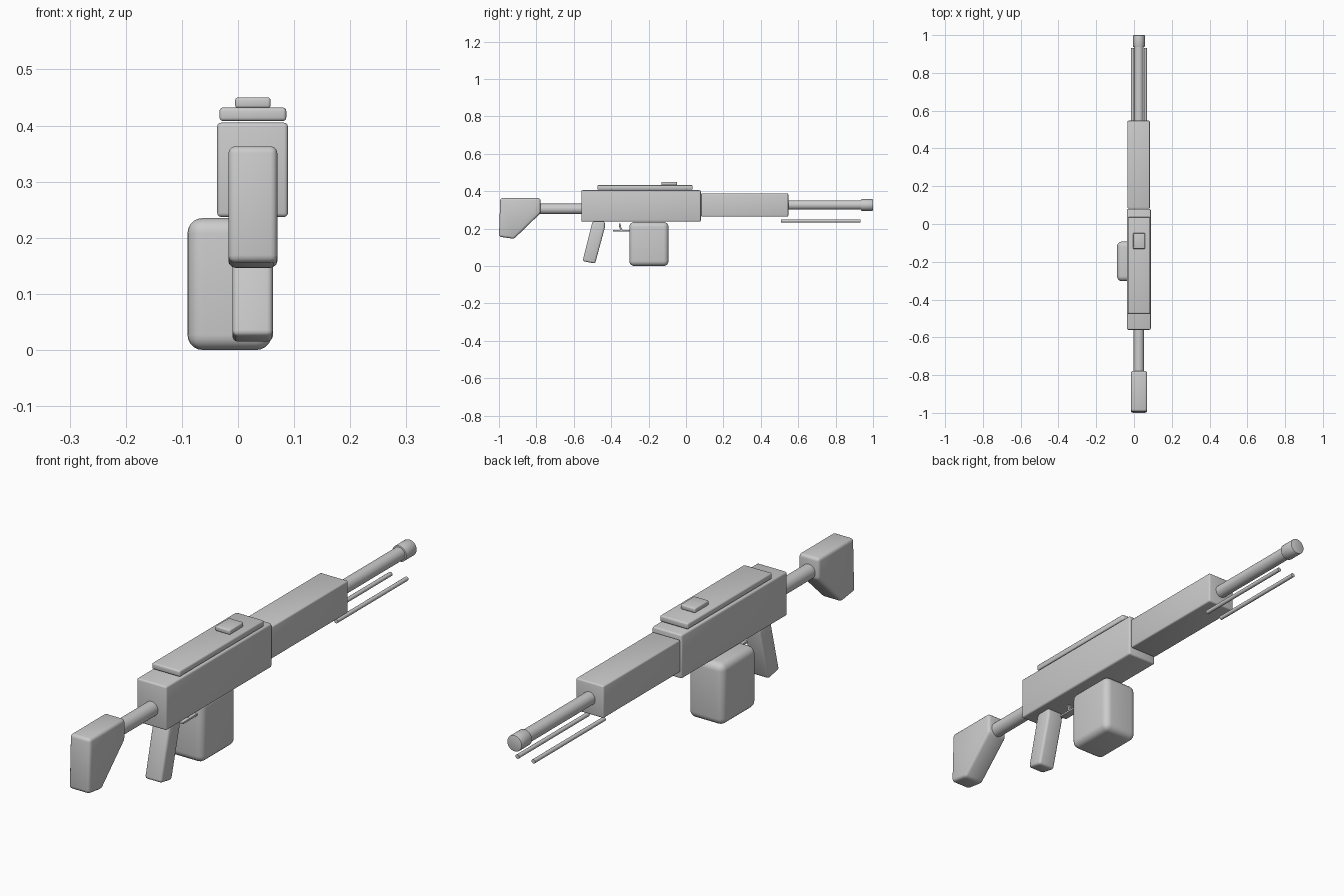
import bpy, bmesh, math

if "Cube" in bpy.data.objects:
    bpy.data.objects.remove(bpy.data.objects["Cube"])

CX = 0.026  # centre line of the body


def finish(obj, bevel=0.0, segments=3):
    bpy.context.view_layer.objects.active = obj
    obj.select_set(True)
    if bevel:
        mod = obj.modifiers.new("Bevel", 'BEVEL')
        mod.width = bevel
        mod.segments = segments
        mod.limit_method = 'ANGLE'
        mod.angle_limit = math.radians(20)
        bpy.ops.object.modifier_apply(modifier=mod.name)
    bpy.ops.object.shade_smooth_by_angle(angle=math.radians(35))
    obj.select_set(False)
    return obj


def plate(name, profile, x0, x1, bevel, segments=3):
    """Extrude a (y, z) side profile from x0 to x1."""
    bm = bmesh.new()
    left = [bm.verts.new((x0, y, z)) for y, z in profile]
    right = [bm.verts.new((x1, y, z)) for y, z in profile]
    bm.faces.new(left)
    bm.faces.new(right[::-1])
    n = len(profile)
    for i in range(n):
        j = (i + 1) % n
        bm.faces.new((left[i], right[i], right[j], left[j]))
    bmesh.ops.recalc_face_normals(bm, faces=bm.faces)
    mesh = bpy.data.meshes.new(name)
    bm.to_mesh(mesh)
    bm.free()
    obj = bpy.data.objects.new(name, mesh)
    bpy.context.collection.objects.link(obj)
    return finish(obj, bevel, segments)


def block(name, x, y, z, bevel, segments=3):
    profile = [(y[0], z[0]), (y[1], z[0]), (y[1], z[1]), (y[0], z[1])]
    return plate(name, profile, x[0], x[1], bevel, segments)


def rod(name, x, z, y0, y1, radius, sides=32, bevel=0.0):
    bpy.ops.mesh.primitive_cylinder_add(
        vertices=sides, radius=radius, depth=y1 - y0,
        location=(x, (y0 + y1) / 2, z), rotation=(math.pi / 2, 0, 0))
    obj = bpy.context.object
    obj.name = name
    return finish(obj, bevel, 2)


# Main body and top parts
block("receiver", (-0.037, 0.089), (-0.56, 0.079), (0.237, 0.405), 0.007)
block("top_cover", (-0.033, 0.086), (-0.474, 0.036), (0.408, 0.432), 0.006)
block("rear_sight", (-0.005, 0.058), (-0.132, -0.048), (0.431, 0.45), 0.005)
block("handguard", (-0.034, 0.084), (0.081, 0.547), (0.264, 0.388), 0.006)

# Barrel and muzzle
rod("barrel", CX, 0.326, 0.52, 0.96, 0.025)
rod("muzzle", CX, 0.326, 0.936, 1.0, 0.031, bevel=0.003)

# Shoulder stock and its tube
rod("stock_tube", CX, 0.305, -0.80, -0.54, 0.028)
plate("stock", [(-0.993, 0.363), (-0.778, 0.363), (-0.778, 0.282),
                (-0.92, 0.145), (-1.0, 0.157)], -0.017, 0.07, 0.012)

# Grip and ammunition box
plate("grip", [(-0.50, 0.238), (-0.434, 0.238), (-0.434, 0.205),
               (-0.486, 0.013), (-0.553, 0.026)], -0.01, 0.062, 0.01)
block("ammo_box", (-0.09, 0.06), (-0.303, -0.093), (0.0, 0.235), 0.027, 5)

# Trigger guard and trigger
block("trigger_guard", (CX - 0.015, CX + 0.015), (-0.39, -0.30), (0.184, 0.192), 0.002, 2)
plate("trigger", [(-0.36, 0.226), (-0.350, 0.226), (-0.346, 0.205), (-0.338, 0.19),
                  (-0.348, 0.19), (-0.356, 0.205)], CX - 0.006, CX + 0.006, 0.001, 1)

# Folded bipod legs
for side, label in ((-1, "left"), (1, "right")):
    rod("bipod_leg_" + label, CX + side * 0.034, 0.241, 0.507, 0.933, 0.008, 16)
